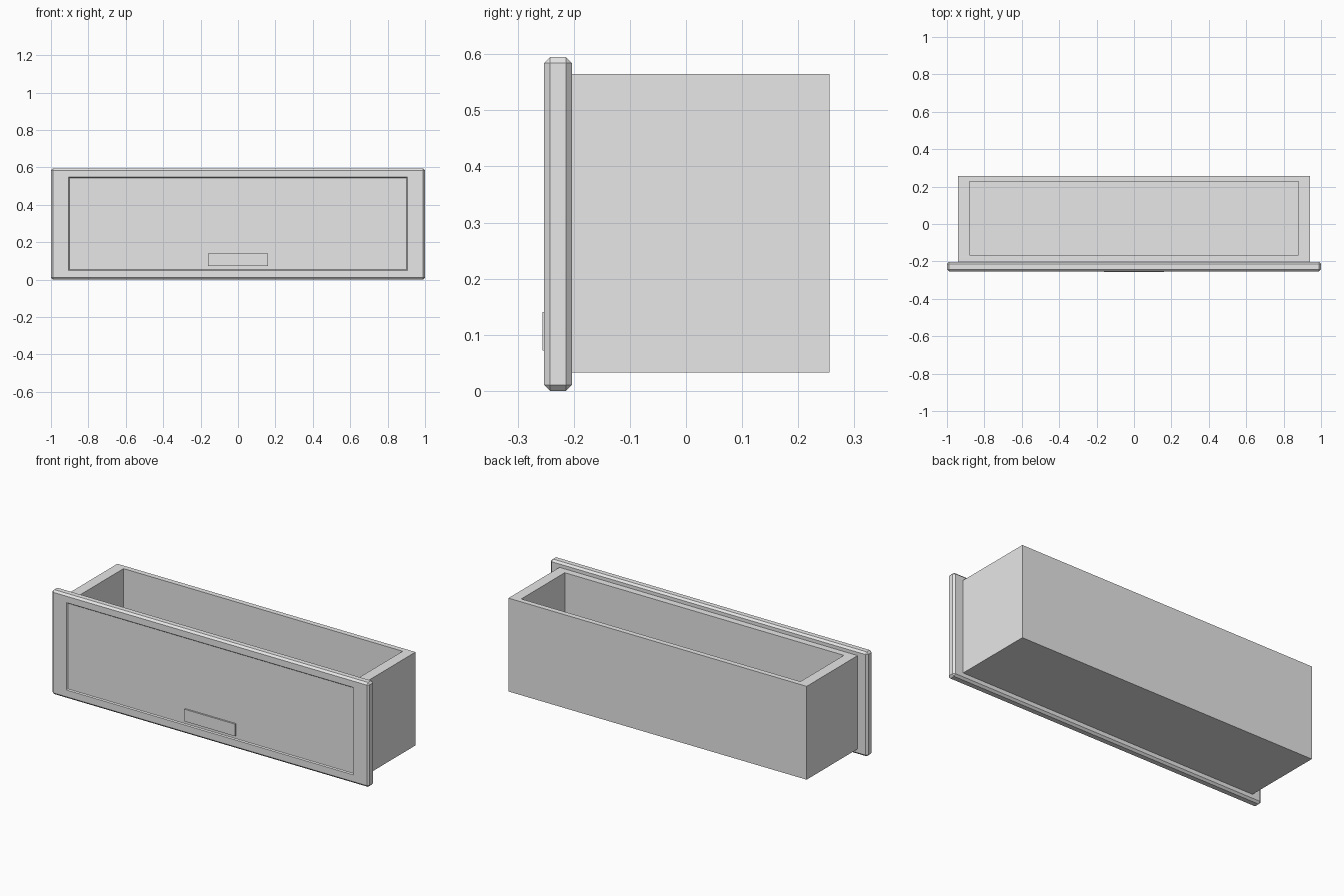
import bpy
import bmesh

if "Cube" in bpy.data.objects:
    bpy.data.objects.remove(bpy.data.objects["Cube"], do_unlink=True)

grey = bpy.data.materials.new("light_grey")
grey.use_nodes = True
grey.diffuse_color = (0.8, 0.8, 0.8, 1)
grey.node_tree.nodes["Principled BSDF"].inputs["Base Color"].default_value = grey.diffuse_color


def add_box(bm, low, high):
    """Add an axis-aligned box between two corners."""
    verts = bmesh.ops.create_cube(bm, size=1)["verts"]
    for v in verts:
        v.co = [(a + b) / 2 + c * (b - a) for a, b, c in zip(low, high, v.co)]


def face_towards(bm, axis, sign):
    """Largest face pointing along one axis."""
    bm.normal_update()
    faces = [f for f in bm.faces if f.normal[axis] * sign > 0.99]
    return max(faces, key=lambda f: f.calc_area())


def recess(bm, face, inner, axis, offset):
    """Inset a face to the given half-open limits, then sink it."""
    bmesh.ops.inset_individual(bm, faces=[face], thickness=0.005)
    centre = face.calc_center_median()
    others = [i for i in range(3) if i != axis]
    for v in face.verts:
        for i, (lo, hi) in zip(others, inner):
            v.co[i] = lo if v.co[i] < centre[i] else hi
    # A very narrow inset forms the wall of the recess
    bmesh.ops.inset_individual(bm, faces=[face], thickness=offset[0])
    for v in face.verts:
        v.co[axis] += offset[1]


def finish(name, bm):
    bmesh.ops.recalc_face_normals(bm, faces=bm.faces)
    mesh = bpy.data.meshes.new(name)
    bm.to_mesh(mesh)
    bm.free()
    mesh.materials.append(grey)
    obj = bpy.data.objects.new(name, mesh)
    bpy.context.collection.objects.link(obj)
    return obj


# Open drawer box with thick walls
bm = bmesh.new()
add_box(bm, (-0.94, -0.204, 0.033), (0.94, 0.256, 0.565))
recess(bm, face_towards(bm, 2, 1), ((-0.88, 0.88), (-0.165, 0.226)), 2, (0.0001, -0.5))
finish("drawer_box", bm)

# Chamfered front panel with a shallow sunken field
bm = bmesh.new()
add_box(bm, (-1, -0.253, 0), (1, -0.203, 0.595))
bmesh.ops.bevel(bm, geom=bm.edges[:], offset=0.011, segments=1, affect="EDGES")
recess(bm, face_towards(bm, 1, -1), ((-0.905, 0.905), (0.05, 0.548)), 1, (0.007, 0.006))
finish("front_panel", bm)

# Small flat handle plate
bm = bmesh.new()
add_box(bm, (-0.16, -0.256, 0.072), (0.16, -0.246, 0.141))
finish("handle_plate", bm)
